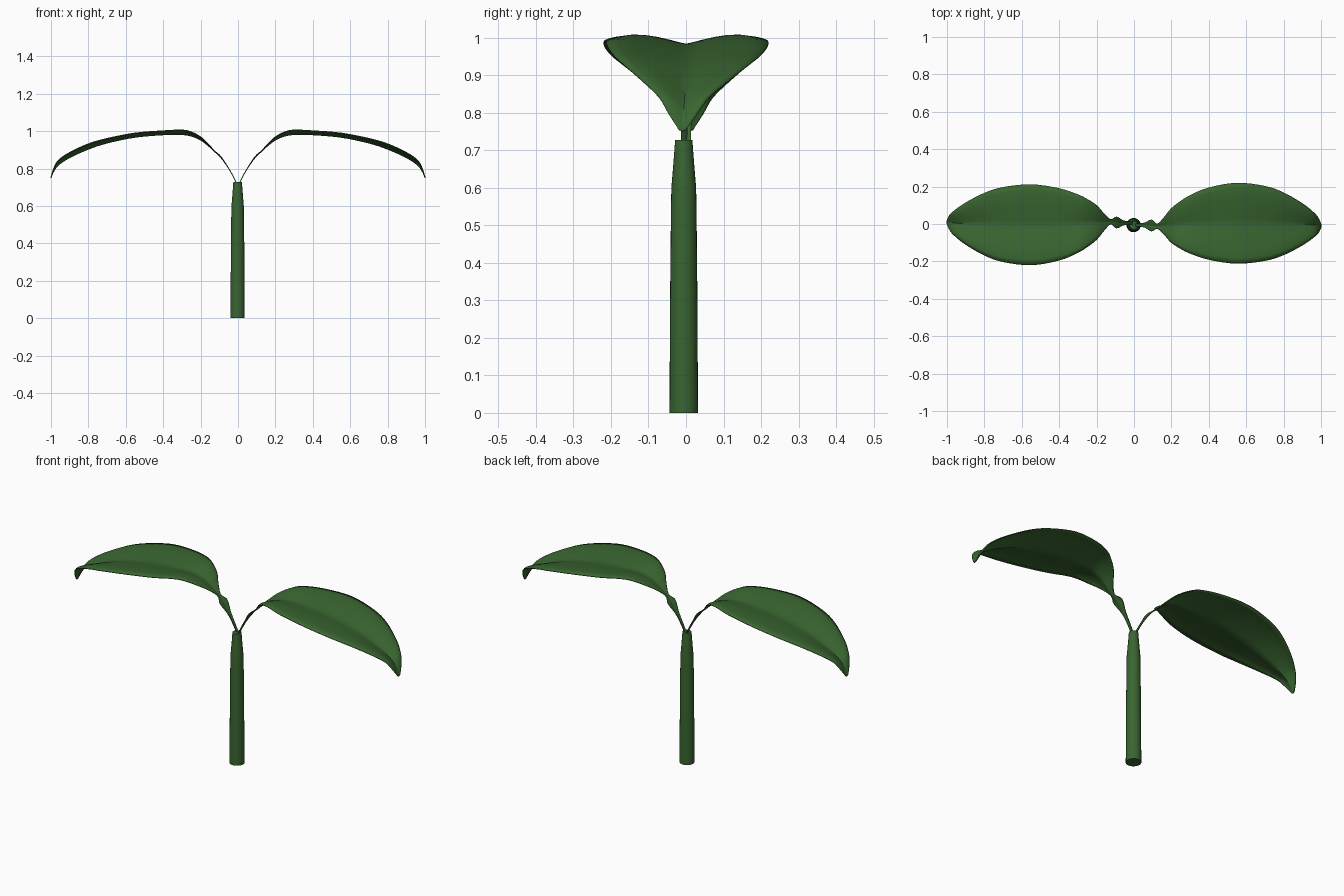
import bpy, bmesh, math

if "Cube" in bpy.data.objects:
    bpy.data.objects.remove(bpy.data.objects["Cube"])

green = bpy.data.materials.new("leaf green")
green.diffuse_color = (0.041, 0.130, 0.030, 1)
green.use_nodes = True
green.node_tree.nodes["Principled BSDF"].inputs["Base Color"].default_value = green.diffuse_color


def finish(name, bm, angle):
    bmesh.ops.recalc_face_normals(bm, faces=bm.faces)
    mesh = bpy.data.meshes.new(name)
    bm.to_mesh(mesh)
    bm.free()
    mesh.materials.append(green)
    obj = bpy.data.objects.new(name, mesh)
    bpy.context.collection.objects.link(obj)
    bpy.ops.object.select_all(action='DESELECT')
    obj.select_set(True)
    bpy.context.view_layer.objects.active = obj
    bpy.ops.object.shade_smooth_by_angle(angle=math.radians(angle))
    return obj


def spline(rows, steps):
    """Smooth curve through rows of numbers."""
    out = []
    for i in range(len(rows) - 1):
        quad = [rows[max(i - 1, 0)], rows[i], rows[i + 1], rows[min(i + 2, len(rows) - 1)]]
        for s in range(steps):
            t = s / steps
            out.append([b + 0.5 * t * (c - a + t * (2*a - 5*b + 4*c - d + t * (3*(b - c) + d - a)))
                        for a, b, c, d in zip(*quad)])
    out.append(rows[-1])
    return out


# Stem: round stalk narrowing near the top
def make_stem():
    bm = bmesh.new()
    n = 24
    rings = []
    for z, r in [(0, .038), (.3, .0365), (.55, .034), (.6, .033), (.66, .028), (.727, .023)]:
        rings.append([bm.verts.new((-.002 + r * math.cos(2*math.pi*k/n),
                                    -.006 + r * math.sin(2*math.pi*k/n), z)) for k in range(n)])
    for a, b in zip(rings, rings[1:]):
        for k in range(n):
            bm.faces.new((a[k], a[(k+1) % n], b[(k+1) % n], b[k]))
    bm.faces.new(rings[0][::-1])
    bm.faces.new(rings[-1])
    finish("stem", bm, 40)


# Leaf stations: x, midrib y, midrib z, half width, edge rise
STATIONS = [
    (.004, -.005, .715, .008, 0), (.03, -.005, .765, .009, .002),
    (.06, -.006, .815, .014, .003), (.095, -.008, .862, .031, .006),
    (.125, -.012, .890, .013, .004), (.16, -.010, .922, .045, .010),
    (.20, -.008, .952, .092, .017), (.25, -.005, .973, .128, .022),
    (.30, -.002, .981, .156, .024), (.40, .002, .980, .193, .021),
    (.55, .004, .967, .216, .022), (.70, .003, .936, .200, .024),
    (.80, .001, .903, .167, .028), (.90, -.002, .858, .112, .027),
    (.96, -.005, .818, .067, .025), (.985, -.008, .785, .040, .016),
    (1.0, -.010, .750, .008, .003),
]
# Half cross-section: share of the width, share of the rise
SECTION = [(0, 0), (.12, .2), (.3, .5), (.5, .8), (.7, 1.0), (.86, 1.05), (1, .9)]


def make_leaf(name, turn):
    bm = bmesh.new()
    profile = [(-u, v) for u, v in SECTION[:0:-1]] + SECTION
    rows = [[bm.verts.new((turn * x, turn * (y + u * w), z + v * rise)) for u, v in profile]
            for x, y, z, w, rise in spline(STATIONS, 4)]
    for a, b in zip(rows, rows[1:]):
        for k in range(len(profile) - 1):
            bm.faces.new((a[k], b[k], b[k+1], a[k+1]))
    leaf = finish(name, bm, 40)
    thick = leaf.modifiers.new("thickness", 'SOLIDIFY')
    thick.thickness = .004
    thick.offset = 0


make_stem()
make_leaf("right_leaf", 1)
make_leaf("left_leaf", -1)
